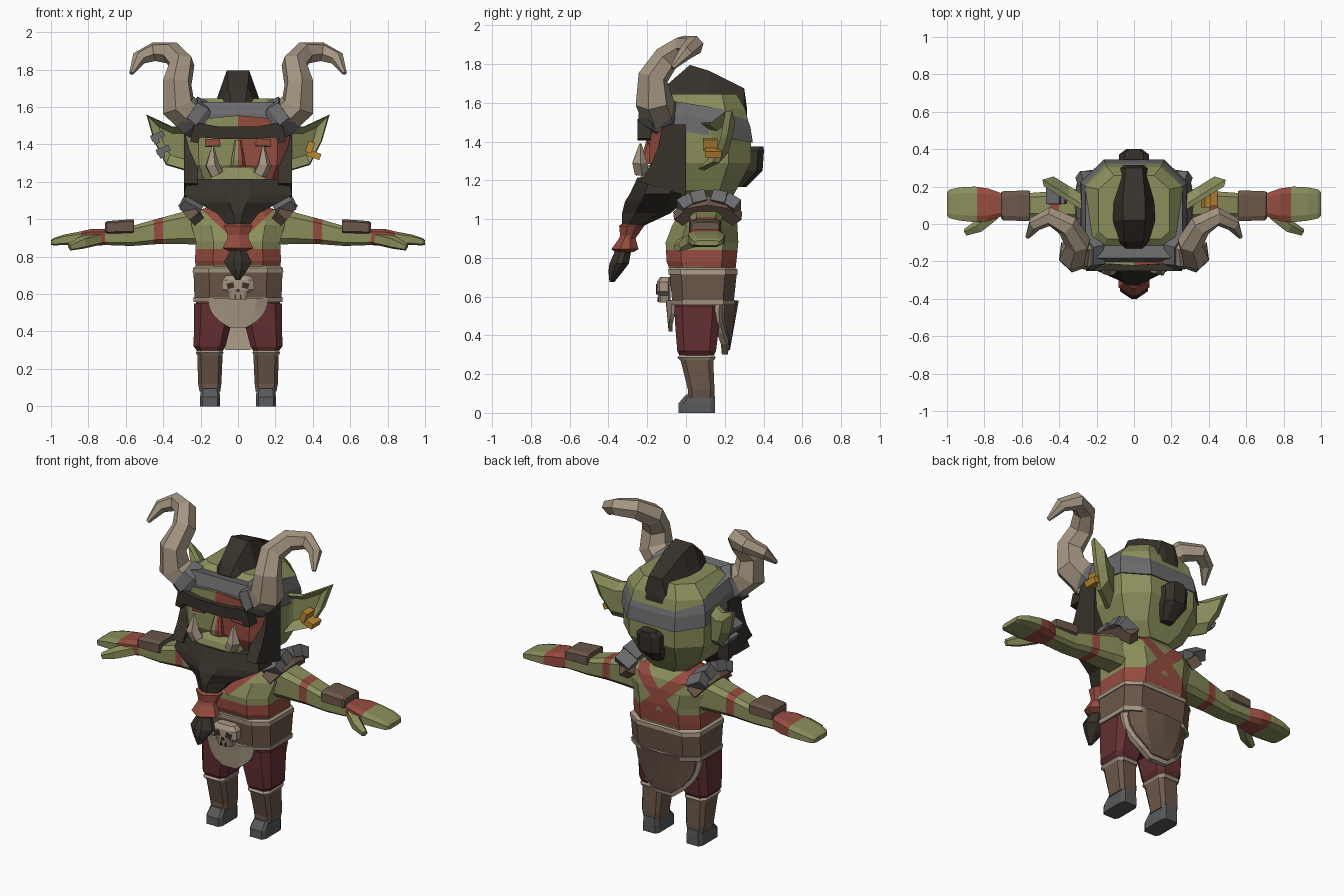
import bpy, bmesh, math
from mathutils import Vector, Matrix

COL = dict(skin=(.26, .275, .108), paint=(.30, .072, .05), cloth=(.13, .029, .033),
           leather=(.148, .096, .068), bone=(.38, .305, .225), hair=(.038, .031, .023),
           iron=(.145, .145, .152), gold=(.50, .25, .035), dark_iron=(.095, .10, .105))
MAT = {}
for n, c in COL.items():
    MAT[n] = bpy.data.materials.new(n)
    MAT[n].diffuse_color = (*c, 1)


def finish(name, bm, mats, rule=None, cuts=()):
    """Cut along planes, colour faces by rule, make the object."""
    for co, no in cuts:
        bmesh.ops.bisect_plane(bm, geom=bm.verts[:] + bm.edges[:] + bm.faces[:],
                               plane_co=co, plane_no=no, dist=1e-5)
    bmesh.ops.recalc_face_normals(bm, faces=bm.faces[:])
    bm.normal_update()
    mats = mats.split()
    if rule:
        for f in bm.faces:
            f.material_index = int(rule(f.calc_center_median(), f.normal))
    me = bpy.data.meshes.new(name)
    bm.to_mesh(me)
    bm.free()
    for m in mats:
        me.materials.append(MAT[m])
    ob = bpy.data.objects.new(name, me)
    bpy.context.collection.objects.link(ob)
    return ob


def loft(name, rings, mats, rule=None, cuts=()):
    bm = bmesh.new()
    vs = [[bm.verts.new(p) for p in r] for r in rings]
    n = len(vs[0])
    for a, b in zip(vs, vs[1:]):
        for i in range(n):
            bm.faces.new((a[i], a[(i + 1) % n], b[(i + 1) % n], b[i]))
    bm.faces.new(vs[0])
    bm.faces.new(vs[-1])
    return finish(name, bm, mats, rule, cuts)


def stack(name, secs, mats, rule=None, cuts=(), k=.65, front=None, back=None, tilt=0, remap=lambda p: p):
    """Octagonal sections: (height, half width, y0, y1, centre x)."""
    rings, f, b = [], front or k, back or k
    for z, hx, y0, y1, *c in secs:
        cx, cy, hy = (c[0] if c else 0), (y0 + y1) / 2, (y1 - y0) / 2
        o = [(1, -k), (1, b), (b, 1), (-b, 1), (-1, b), (-1, -k), (-f, -1), (f, -1)]
        rings.append([remap(Vector((cx + hx * u, cy + hy * v, z + tilt * (cy + hy * v)))) for u, v in o])
    return loft(name, rings, mats, rule, cuts)


def tube(name, path, mats, n=6, s=1):
    """Tapered tube along (x, y, z, radius) points."""
    P = [Vector(p[:3]) for p in path]
    rings, side, old = [], None, None
    for i, p in enumerate(P):
        t = (P[min(i + 1, len(P) - 1)] - P[max(i - 1, 0)]).normalized()
        side = t.orthogonal().normalized() if old is None else old.rotation_difference(t) @ side
        old = t
        w = t.cross(side)
        ring = []
        for j in range(n):
            a = math.tau * (j + .5) / n
            q = p + path[i][3] * (math.cos(a) * side + math.sin(a) * w)
            ring.append((q.x * s, q.y, q.z))
        rings.append(ring)
    return loft(name, rings, mats)


def prism(name, pts, vec, mats, rule=None, s=1):
    a = [Vector((p[0] * s, p[1], p[2])) for p in pts]
    v = Vector((vec[0] * s, vec[1], vec[2]))
    return loft(name, [a, [p + v for p in a]], mats, rule)


def box(name, c, d, mats, ry=0, rx=0):
    bm = bmesh.new()
    m = Matrix.Translation(c) @ Matrix.Rotation(ry, 4, 'Y') @ Matrix.Rotation(rx, 4, 'X')
    bmesh.ops.create_cube(bm, size=1, matrix=m @ Matrix.Diagonal((*d, 1)))
    return finish(name, bm, mats)


# torso with painted stripes
def torso_paint(c, n):
    x, up = abs(c.x), abs(c.z - .92 - .95 * abs(c.x)) < .052
    down = c.y > .08 and abs(c.z - .92 + .95 * x) < .052
    return .755 < c.z < .84 or up or down


cuts = [((0, 0, .755), (0, 0, 1)), ((0, 0, .84), (0, 0, 1)), ((0, 0, 0), (1, 0, 0)), ((0, .085, 0), (0, 1, 0))]
cuts += [((0, 0, .92 + d), (-.95 * s, 0, 1)) for s in (1, -1) for d in (.052, -.052)]
stack('torso', [(.70, .22, -.07, .25), (.78, .23, -.10, .26), (.88, .225, -.105, .27), (.97, .25, -.07, .265),
                (1.03, .24, -.03, .25), (1.08, .13, .0, .21), (1.13, .11, .02, .2)], 'skin paint', torso_paint, cuts,
      k=.58)

# belt, trims and buckle skull
stack('belt', [(.56, .232, -.07, .245), (.72, .238, -.085, .262)], 'leather')
stack('belt_top_trim', [(.715, .243, -.09, .267), (.74, .24, -.092, .266), (.75, .225, -.085, .25)], 'bone')
stack('belt_bottom_trim', [(.557, .237, -.075, .25), (.582, .24, -.08, .253)], 'bone')
stack('buckle_skull', [(.57, .045, -.14, -.08), (.605, .055, -.145, -.08), (.625, .085, -.15, -.08),
                       (.675, .085, -.15, -.08), (.70, .06, -.135, -.08)], 'bone')
box('skull_nose', (0, -.151, .618), (.018, .006, .016), 'hair')
for s in (1, -1):
    box('skull_eye', (s * .04, -.151, .645), (.036, .007, .03), 'hair', ry=s * .25)
    box('skull_tooth_gap', (s * .016, -.144, .585), (.008, .008, .025), 'hair')


# hanging flaps that wrap round the hips
def flap(name, mats, w, z0, z1, ytop, ybot, out, thick):
    rings = []
    for i in range(6):
        t = i / 5
        hw = w * (1 - .72 * t ** 2.6)
        y = ytop + (ybot - ytop) * t
        us = [-1, -.6, 0, .6, 1]
        arc = lambda o: [(hw * u, y + o - out * 2.2 * max(abs(hw * u) - .07, 0) ** 2 / .6, z1 + (z0 - z1) * t)
                         for u in us]
        rings.append(arc(out * thick) + arc(0)[::-1])
    loft(name, rings, mats)


flap('front_flap', 'bone', .16, .42, .58, -.085, -.07, -1, .02)
flap('back_flap_trim', 'bone', .225, .30, .58, .235, .185, 1, .03)
flap('back_flap', 'leather', .205, .325, .58, .24, .195, 1, .032)

# trousers
stack('hips', [(.42, .13, -.03, .16), (.46, .22, -.055, .175), (.57, .225, -.065, .20)], 'cloth')
for s in (1, -1):
    # legs and boots
    stack('trouser_leg', [(.29, .065, -.03, .14, s * .15), (.32, .085, -.045, .155, s * .152),
                          (.44, .10, -.055, .17, s * .136), (.55, .11, -.06, .18, s * .125)], 'cloth')
    stack('shin_trim', [(.27, .066, -.03, .145, s * .15), (.287, .074, -.045, .153, s * .152),
                        (.302, .066, -.03, .14, s * .15)], 'bone', k=.7)
    stack('shin_wrap', [(.08, .056, .01, .145, s * .15), (.12, .062, .01, .147, s * .151),
                        (.28, .068, -.03, .14, s * .15)], 'leather', k=.7)
    stack('boot', [(0, .054, -.04, .15, s * .149), (.05, .054, -.038, .15, s * .149),
                   (.095, .048, .0, .148, s * .149)], 'dark_iron', k=.75)

    # arm with painted bands
    along = lambda p, s=s: Vector((p.z * s, p.y, p.x))
    stack('arm', [(.16, .10, .02, .2, .96), (.28, .088, .02, .19, .955), (.43, .068, .03, .175, .935),
                  (.57, .053, .035, .165, .91), (.71, .043, .04, .165, .905), (.78, .046, .015, .19, .903),
                  (.85, .036, .01, .2, .897)], 'skin paint',
          lambda c, n: .4 < abs(c.x) < .45 or .71 < abs(c.x) < .84,
          [((s * x, 0, 0), (1, 0, 0)) for x in (.4, .45, .72, .84)], remap=along)
    stack('bracer', [(.555, .034, .02, .175, .962), (.565, .038, .015, .18, .962),
                     (.70, .034, .02, .175, .956), (.71, .028, .03, .17, .954)], 'leather', k=.7, remap=along)
    stack('fingers', [(.85, .036, .01, .2, .897), (.93, .028, .018, .196, .89), (.985, .02, .03, .185, .88),
                      (1.0, .013, .045, .17, .876)], 'skin', remap=along)
    tube('thumb', [(.75, .05, .895, .038), (.83, -.015, .875, .036), (.90, -.045, .85, .02)], 'skin', 5, s)

    # shoulder guard
    tube('shoulder_pad', [(.22, -.04, 1.0, .045), (.26, .02, 1.055, .05), (.27, .11, 1.07, .05),
                          (.26, .2, 1.055, .05), (.22, .265, 1.0, .045)], 'leather', 4, s)
    for y, z, r in ((.0, 1.07, .6), (.065, 1.095, .25), (.17, 1.095, -.25), (.235, 1.07, -.6)):
        box('shoulder_plate', (s * .245, y, z), (.105, .075, .065), 'iron', ry=-s * .5, rx=r)

    # horn with iron socket
    tube('horn_socket', [(.17, -.11, 1.49, .09), (.23, -.14, 1.545, .112), (.27, -.15, 1.575, .10)], 'iron', 6, s)
    tube('horn', [(.22, -.13, 1.52, .095), (.32, -.165, 1.61, .098), (.325, -.17, 1.73, .08), (.30, -.10, 1.83, .07),
                  (.355, -.01, 1.89, .062), (.45, .04, 1.895, .052), (.53, .0, 1.86, .04), (.57, -.07, 1.78, .012)],
         'bone', 6, s)

    # ear with sunken inside
    rim = [(.25, 1.50), (.35, 1.495), (.49, 1.56), (.45, 1.42), (.385, 1.29), (.25, 1.25)]
    depth = lambda x: .08 + .62 * (x - .27)
    ear_ring = lambda f, o: [(s * (.34 + (x - .34) * f), depth(.34 + (x - .34) * f) + o, 1.41 + (z - 1.41) * f)
                             for x, z in rim]
    loft('ear', [ear_ring(.6, .075), ear_ring(1, .02), ear_ring(.95, -.01), ear_ring(.55, .035)], 'skin')

    # sideburn, eye, tusk
    prism('sideburn', [(.215, .0, 1.49), (.215, -.12, 1.49), (.215, -.14, 1.38), (.215, -.18, 1.28),
                       (.215, -.235, 1.19), (.215, .0, 1.12)], (.075, 0, 0), 'hair', s=s)
    box('eye', (s * .135, -.194, 1.412), (.08, .016, .036), 'paint', ry=s * .05)
    box('eye_lid', (s * .135, -.191, 1.39), (.085, .016, .006), 'hair', ry=s * .05)
    tube('tusk', [(s * .115, -.23, 1.24, .038), (s * .14, -.24, 1.29, .04), (s * .135, -.235, 1.39, .006)], 'bone', 5)
    box('brow_end', (s * .225, -.215, 1.455), (.045, .07, .09), 'hair', ry=-s * .2)

# head, one half of the face painted
stack('head', [(1.08, .12, -.03, .22), (1.15, .21, -.13, .26), (1.29, .275, -.19, .335), (1.45, .28, -.19, .335),
               (1.57, .258, -.17, .305), (1.645, .19, -.08, .26)], 'skin paint',
      lambda c, n: c.x > 0 and n.y < -.4 and c.z < 1.58 and c.y < -.08,
      [((0, 0, 0), (1, 0, 0))], k=.76, back=.56)
stack('muzzle', [(1.16, .11, -.235, -.12), (1.215, .15, -.235, -.12), (1.25, .13, -.225, -.12),
                 (1.28, .07, -.2, -.12)], 'skin')
stack('nose', [(1.285, .04, -.225, -.15), (1.32, .035, -.23, -.15), (1.42, .018, -.2, -.15)], 'skin paint',
      lambda c, n: c.x > 0, [((0, 0, 0), (1, 0, 0))])
stack('head_band', [(1.45, .287, -.203, .345), (1.53, .28, -.203, .332), (1.598, .258, -.182, .305)],
      'iron', k=.76, back=.56, tilt=-.16)
for nm, s, m in (('forehead_left', -1, 'skin'), ('forehead_right', 1, 'paint')):
    prism(nm, [(.2, -.212, 1.49), (0, -.222, 1.49), (0, -.222, 1.555), (.16, -.212, 1.54)], (0, .03, 0), m, s=s)
prism('brow', [(-.23, -.25, 1.44), (-.08, -.25, 1.428), (.08, -.25, 1.428), (.23, -.25, 1.44), (.215, -.25, 1.515),
               (.1, -.25, 1.495), (-.1, -.25, 1.495), (-.215, -.25, 1.515)], (0, .08, 0), 'hair')

# beard with tie, pointed towards the front
stack('beard', [(1.215, .27, -.25, -.03), (1.13, .29, -.29, .0), (1.09, .22, -.315, -.01), (1.03, .11, -.33, -.08),
                (.96, .055, -.33, -.23)], 'hair', k=.45, front=.22)
stack('beard_tie', [(.98, .05, -.325, -.225), (.965, .078, -.345, -.215), (.915, .055, -.34, -.25),
                    (.90, .055, -.345, -.26), (.845, .082, -.385, -.245), (.83, .05, -.365, -.27)], 'paint',
      k=.35, front=.15)
stack('beard_tip', [(.85, .035, -.36, -.28), (.77, .074, -.395, -.295), (.73, .05, -.40, -.325),
                    (.675, .012, -.395, -.37)], 'hair', k=.3)

# crest of hair, sections along the head from front to back
crest = [(-.13, .05, .04, 1.60, 1.63), (-.09, .09, .05, 1.59, 1.70), (.02, .112, .06, 1.60, 1.795),
         (.12, .115, .06, 1.58, 1.765), (.30, .075, .045, 1.54, 1.675), (.315, .06, .03, 1.51, 1.57)]
loft('hair_crest', [[(-b, y, z0), (b, y, z0), (b, y, z0 * .75 + z1 * .25), (t, y, z1), (-t, y, z1),
                     (-b, y, z0 * .75 + z1 * .25)] for y, b, t, z0, z1 in crest], 'hair')
stack('hair_tail', [(1.375, .05, .33, .40), (1.35, .08, .28, .402), (1.25, .078, .27, .395),
                    (1.165, .035, .23, .31)], 'hair', k=.5)

# earrings: gold hoop on one ear, two iron studs on the other
box('gold_ring', (.405, .14, 1.345), (.075, .085, .035), 'gold', ry=.35)
box('gold_ring_top', (.385, .125, 1.385), (.035, .075, .06), 'gold', ry=.35)
for x, z in ((-.43, 1.445), (-.40, 1.37)):
    box('iron_ring', (x, .15, z), (.075, .085, .032), 'iron', ry=-.4)
    box('iron_ring_drop', (x - .01, .15, z - .02), (.03, .09, .045), 'iron', ry=-.4)
